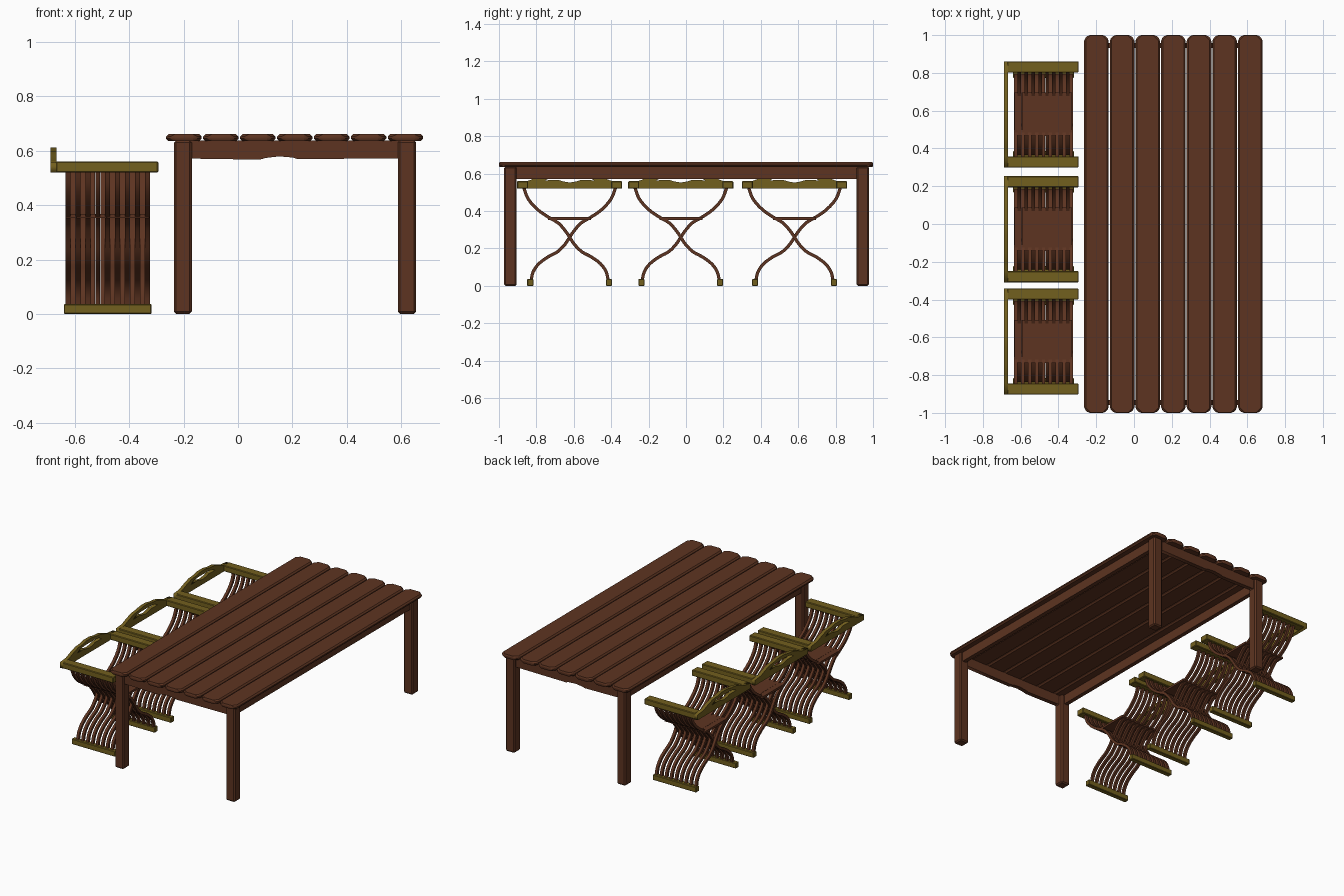
import bpy, bmesh
from mathutils import Matrix, Vector

if "Cube" in bpy.data.objects:
    bpy.data.objects.remove(bpy.data.objects["Cube"])


def material(name, color):
    m = bpy.data.materials.new(name)
    m.diffuse_color = (*color, 1)
    m.use_nodes = True
    m.node_tree.nodes["Principled BSDF"].inputs["Base Color"].default_value = m.diffuse_color
    return m


BROWN = material("brown_wood", (0.11, 0.034, 0.015))
OLIVE = material("olive_wood", (0.17, 0.115, 0.013))


def bevel(ob, width):
    mod = ob.modifiers.new("bevel", 'BEVEL')
    mod.width = width
    mod.segments = 1
    mod.limit_method = 'ANGLE'
    mod.angle_limit = 0.7


def box(name, x, y, z, mat, bev=0.0):
    """Box from (min, max) ranges."""
    bm = bmesh.new()
    bmesh.ops.create_cube(bm, size=1)
    for v in bm.verts:
        v.co = Vector([(a + b) / 2 + c * (b - a) for (a, b), c in zip((x, y, z), v.co)])
    me = bpy.data.meshes.new(name)
    bm.to_mesh(me)
    bm.free()
    me.materials.append(mat)
    ob = bpy.data.objects.new(name, me)
    bpy.context.collection.objects.link(ob)
    if bev:
        bevel(ob, bev)
    return ob


# Local axes of a profile -> world axes
TO_YZ = Matrix(((0, 0, 1, 0), (1, 0, 0, 0), (0, 1, 0, 0), (0, 0, 0, 1)))
TO_XZ = Matrix(((1, 0, 0, 0), (0, 0, -1, 0), (0, 1, 0, 0), (0, 0, 0, 1)))
TO_XY = Matrix.Identity(4)


def profile(name, loops, thick, frame, offset, mat):
    """Filled outline (extra loops are holes), extruded about its middle."""
    cu = bpy.data.curves.new(name, 'CURVE')
    cu.dimensions = '2D'
    cu.fill_mode = 'BOTH'
    cu.extrude = thick / 2
    for pts in loops:
        sp = cu.splines.new('POLY')
        sp.points.add(len(pts) - 1)
        for p, (a, b) in zip(sp.points, pts):
            p.co = (a, b, 0, 1)
        sp.use_cyclic_u = True
    ob = bpy.data.objects.new(name, cu)
    bpy.context.collection.objects.link(ob)
    bpy.ops.object.select_all(action='DESELECT')
    ob.select_set(True)
    bpy.context.view_layer.objects.active = ob
    bpy.ops.object.convert(target='MESH')
    ob = bpy.context.view_layer.objects.active
    bm = bmesh.new()
    bm.from_mesh(ob.data)
    bmesh.ops.remove_doubles(bm, verts=bm.verts, dist=1e-5)
    bm.transform(Matrix.Translation(offset) @ frame)
    bmesh.ops.recalc_face_normals(bm, faces=bm.faces)
    bm.to_mesh(ob.data)
    bm.free()
    ob.data.materials.clear()
    ob.data.materials.append(mat)
    return ob


def smooth_path(pts, steps=3):
    """Catmull-Rom interpolation."""
    p = [Vector(q) for q in pts]
    p = [2 * p[0] - p[1]] + p + [2 * p[-1] - p[-2]]
    out = []
    for a, b, c, d in zip(p, p[1:], p[2:], p[3:]):
        for i in range(steps):
            t = i / steps
            out.append(0.5 * (2 * b + (c - a) * t + (2 * a - 5 * b + 4 * c - d) * t * t
                              + (3 * b - a - 3 * c + d) * t ** 3))
    return out + [p[-2]]


def ribbon(path, width):
    """Closed outline around a path."""
    left, right = [], []
    for i, q in enumerate(path):
        t = (path[min(i + 1, len(path) - 1)] - path[max(i - 1, 0)]).normalized()
        n = Vector((-t.y, t.x)) * width / 2
        left.append(q + n)
        right.append(q - n)
    return left + right[::-1]


# Table top: seven planks with clipped corners
for i in range(7):
    cx, w, l, c = -0.199 + i * 0.1358, 0.065, 1.0, 0.022
    outline = [(-w, -l + c), (-w + c, -l), (w - c, -l), (w, -l + c),
               (w, l - c), (w - c, l), (-w + c, l), (-w, l - c)]
    ob = profile(f"table_plank_{i + 1}", [outline], 0.026, TO_XY, (cx, 0, 0.648), BROWN)
    bevel(ob, 0.009)

# Table legs
for n, x in (("left", (-0.235, -0.17)), ("right", (0.588, 0.655))):
    for m, y in (("front", (-0.972, -0.905)), ("back", (0.912, 0.979))):
        box(f"table_leg_{m}_{n}", x, y, (0, 0.638), BROWN, 0.008)

# Aprons: end boards with a shallow worn notch, plain side boards
end = [(-0.18, 0.638), (-0.18, 0.571), (0.08, 0.567), (0.10, 0.573), (0.15, 0.579),
       (0.20, 0.575), (0.22, 0.569), (0.60, 0.572), (0.60, 0.638)]
for n, y in (("front", -0.945), ("back", 0.945)):
    profile(f"table_apron_{n}", [end], 0.028, TO_XZ, (0, y, 0), BROWN)
for n, x in (("left", -0.205), ("right", 0.625)):
    box(f"table_apron_{n}", (x - 0.014, x + 0.014), (-0.92, 0.93), (0.572, 0.638), BROWN)

# Folding chair, built around y = 0
parts = []
half = [(-0.247, 0.53), (-0.222, 0.465), (-0.172, 0.408), (-0.115, 0.368), (-0.06, 0.335),
        (-0.022, 0.292), (0, 0.26), (0.025, 0.222), (0.065, 0.182), (0.115, 0.155),
        (0.165, 0.118), (0.195, 0.075), (0.207, 0.025)]
pitch = 0.0365
for n, s, count, x0 in (("a", 1, 9, -0.625), ("b", -1, 8, -0.625 + pitch / 2)):
    path = smooth_path([(s * a, b) for a, b in half])
    ob = profile(f"chair_slats_{n}", [ribbon(path, 0.017)], 0.018, TO_YZ, (x0, 0, 0), BROWN)
    bpy.ops.object.shade_smooth_by_angle()
    arr = ob.modifiers.new("array", 'ARRAY')
    arr.count = count
    arr.use_relative_offset = False
    arr.use_constant_offset = True
    arr.constant_offset_displace = (pitch, 0, 0)
    parts.append(ob)

# Armrests and feet
for n, s in (("left", 1), ("right", -1)):
    arm = sorted((s * 0.222, s * 0.281))
    foot = sorted((s * 0.194, s * 0.227))
    parts.append(box(f"chair_arm_{n}", (-0.67, -0.293), arm, (0.52, 0.56), OLIVE, 0.004))
    parts.append(box(f"chair_foot_{n}", (-0.64, -0.318), foot, (0, 0.036), OLIVE, 0.003))

# Seat boards
for i, x in enumerate(((-0.632, -0.595), (-0.594, -0.483), (-0.482, -0.328))):
    parts.append(box(f"chair_seat_board_{i + 1}", x, (-0.115, 0.115), (0.353, 0.367), BROWN))

# Arched back rail with a pierced slot
edge = [(0.281, 0.52), (0.281, 0.556), (0.22, 0.562), (0.17, 0.582), (0.12, 0.598),
        (0.07, 0.602), (0.03, 0.611)]
rail = edge + [(-a, b) for a, b in edge[::-1]]
slot_r = [(0, 0.552), (0.035, 0.558), (0.06, 0.566), (0.13, 0.564), (0.10, 0.580),
          (0.05, 0.586)]
slot = slot_r + [(-a, b) for a, b in slot_r[:0:-1]]
parts.append(profile("chair_back_rail", [rail, slot], 0.023, TO_YZ, (-0.678, 0, 0), OLIVE))

# Three chairs along the left side of the table
for k, y in enumerate((-0.622, -0.028, 0.58)):
    for p in parts:
        ob = p if k == 2 else p.copy()
        if k < 2:
            ob.name = f"{p.name}_{k + 2}"
            bpy.context.collection.objects.link(ob)
        ob.location.y = y
